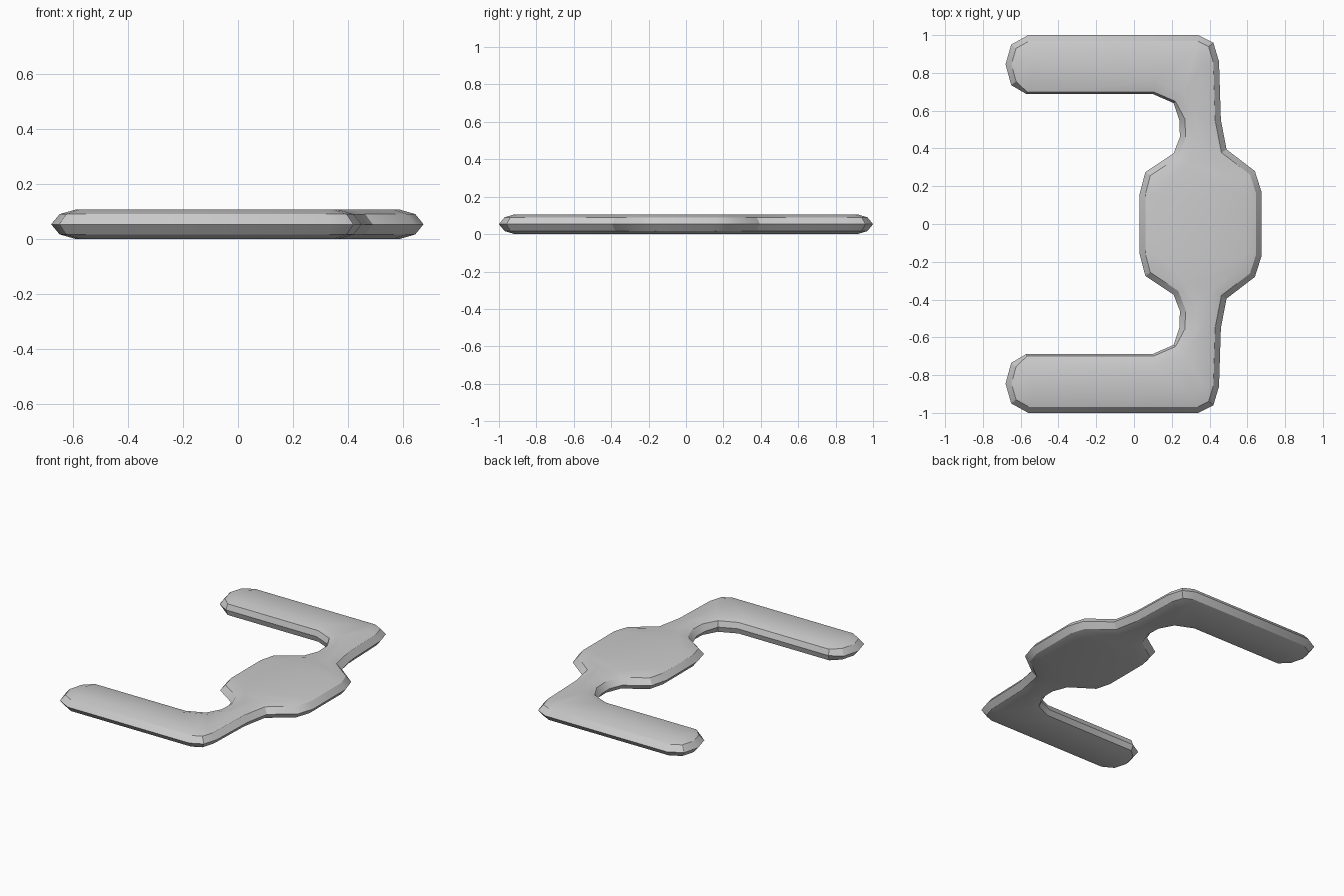
import bpy, bmesh
from mathutils import Vector

if "Cube" in bpy.data.objects:
    bpy.data.objects.remove(bpy.data.objects["Cube"])

# Half outline of the bracket (y > 0), counter-clockwise from the hub's right side
HALF = [(0.675, 0.17), (0.64, 0.28), (0.49, 0.395), (0.46, 0.55), (0.45, 0.86),
        (0.42, 0.96), (0.34, 1.0), (-0.56, 1.0), (-0.65, 0.95), (-0.68, 0.845),
        (-0.65, 0.735), (-0.57, 0.688), (0.10, 0.688), (0.21, 0.64),
        (0.24, 0.55), (0.243, 0.46), (0.21, 0.375), (0.06, 0.275), (0.03, 0.16)]
OUTLINE = [Vector(p) for p in HALF] + [Vector((x, -y)) for x, y in reversed(HALF)]
MID = 0.055
STEEP = (0.688, 0.64)  # inner arm edges are steeper than the rest
# (inset, height above or below the middle): rounded edge profile
STEPS = [(0.03, 0.037), (0.085, 0.053)]


def inset(points, d):
    """Move every corner inwards along its mitre."""
    out = []
    for i, p in enumerate(points):
        a = (p - points[i - 1]).normalized()
        b = (points[(i + 1) % len(points)] - p).normalized()
        na, nb = Vector((-a.y, a.x)), Vector((-b.y, b.x))
        steep = any(abs(abs(p.y) - s) < 1e-4 for s in STEEP)
        amount = d - 0.018 if steep else d
        out.append(p + (na + nb) * amount / (1 + na.dot(nb)))
    return out


def bridge(bm, r0, r1):
    for i in range(len(r0)):
        j = (i + 1) % len(r0)
        bm.faces.new((r0[i], r0[j], r1[j], r1[i]))


# Bracket: shared middle rim, two rounded sides and caps
bm = bmesh.new()
rim = [bm.verts.new((p.x, p.y, MID)) for p in OUTLINE]
for side in (1, -1):
    prev = rim
    for d, h in STEPS:
        ring = [bm.verts.new((p.x, p.y, MID + side * h)) for p in inset(OUTLINE, d)]
        bridge(bm, prev, ring)
        prev = ring
    cap = bm.faces.new(prev)
    cap.normal_update()
    bmesh.ops.triangulate(bm, faces=[cap])
bmesh.ops.recalc_face_normals(bm, faces=bm.faces[:])
zmin = min(v.co.z for v in bm.verts)
bmesh.ops.translate(bm, verts=bm.verts[:], vec=(0, 0, -zmin))
mesh = bpy.data.meshes.new("bracket")
bm.to_mesh(mesh)
bm.free()
obj = bpy.data.objects.new("bracket", mesh)
bpy.context.collection.objects.link(obj)

# Soft faces, crisp rim
bpy.context.view_layer.objects.active = obj
obj.select_set(True)
bpy.ops.object.shade_smooth_by_angle(angle=0.52)
